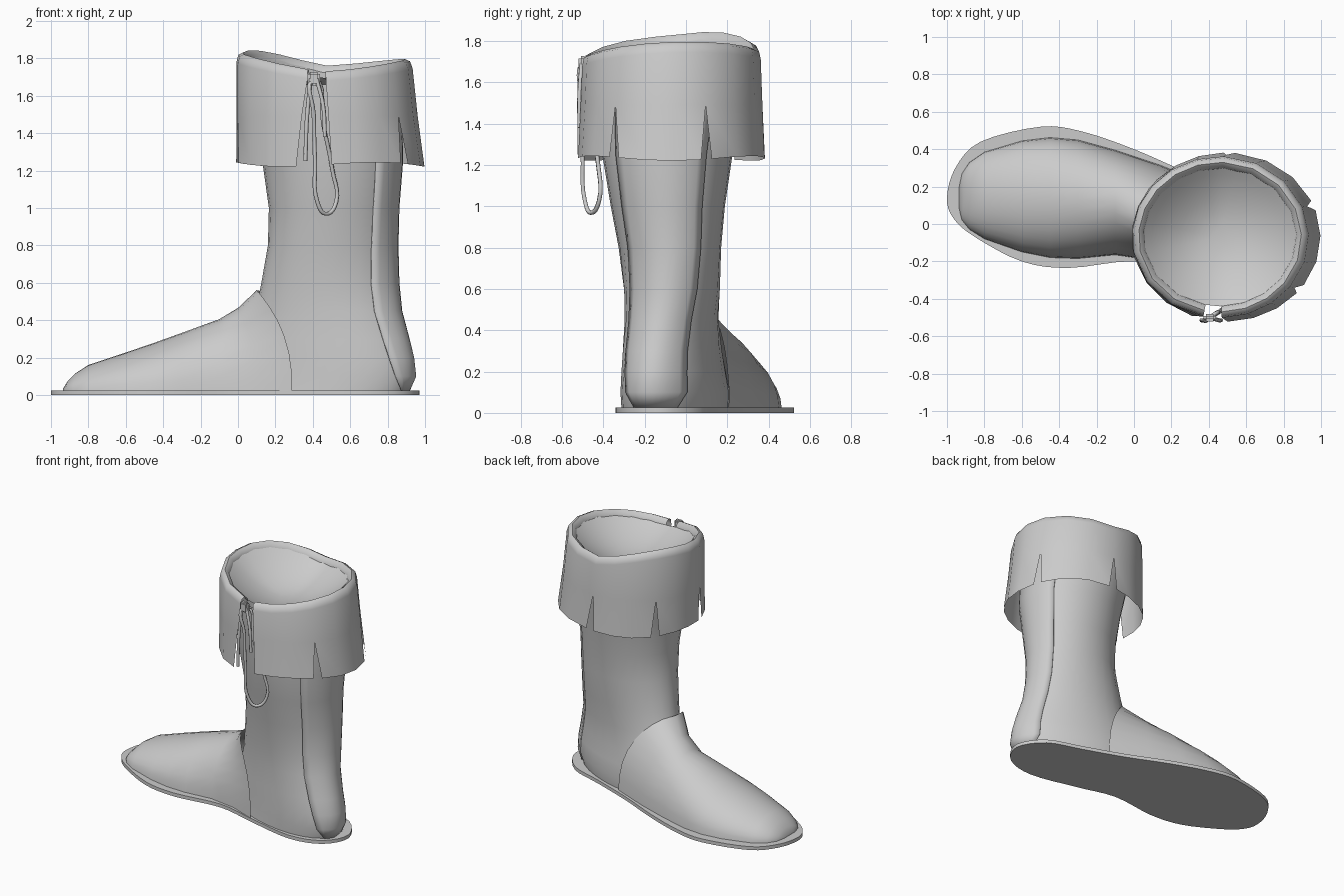
import bpy, bmesh
from math import sin, cos, pi, radians
from mathutils import Vector

if "Cube" in bpy.data.objects:
    bpy.data.objects.remove(bpy.data.objects["Cube"])

GREY = (0.6, 0.6, 0.6, 1)
leather = bpy.data.materials.new("grey leather")
leather.use_nodes = True
leather.diffuse_color = GREY
leather.node_tree.nodes["Principled BSDF"].inputs["Base Color"].default_value = GREY


def finish(name, bm, angle=40):
    """Turn a bmesh into a named, smooth shaded object."""
    bmesh.ops.remove_doubles(bm, verts=bm.verts, dist=0.0005)
    mesh = bpy.data.meshes.new(name)
    bm.to_mesh(mesh)
    bm.free()
    mesh.materials.append(leather)
    obj = bpy.data.objects.new(name, mesh)
    bpy.context.collection.objects.link(obj)
    bpy.ops.object.select_all(action="DESELECT")
    obj.select_set(True)
    bpy.context.view_layer.objects.active = obj
    bpy.ops.object.shade_smooth_by_angle(angle=radians(angle))
    return obj


def add_grid(bm, rows, closed=False):
    """Skin a list of equally long point rows."""
    grid = [[bm.verts.new(p) for p in row] for row in rows]
    n = len(grid[0])
    for a, b in zip(grid, grid[1:]):
        for i in range(n if closed else n - 1):
            j = (i + 1) % n
            bm.faces.new((a[i], a[j], b[j], b[i]))
    return grid


def smooth_loop(points, steps=4):
    """Closed Catmull-Rom curve through the points."""
    out = []
    for i in range(len(points)):
        a, b, c, d = (Vector(points[(i + k) % len(points)]) for k in (-1, 0, 1, 2))
        for s in range(steps):
            t = s / steps
            out.append((b * 2 + (c - a) * t + (a * 2 - b * 5 + c * 4 - d) * t * t
                        + (b * 3 - a - c * 3 + d) * t ** 3) / 2)
    return out


# Sole: flat plate with a rounded foot outline
outline = [(-1, .14), (-.955, .3), (-.82, .44), (-.5, .52), (-.28, .495), (0, .4),
           (.3, .27), (.6, .16), (.85, .07), (.97, -.11), (.88, -.28), (.65, -.34),
           (.3, -.27), (0, -.2), (-.35, -.235), (-.6, -.2), (-.85, -.07), (-.965, .03)]
bm = bmesh.new()
base = bm.faces.new([bm.verts.new((p.x, p.y, 0)) for p in smooth_loop(outline)])
top = bmesh.ops.extrude_face_region(bm, geom=[base])["geom"]
bmesh.ops.translate(bm, vec=(0, 0, .025), verts=[g for g in top if isinstance(g, bmesh.types.BMVert)])
bmesh.ops.recalc_face_normals(bm, faces=bm.faces)
finish("sole", bm, 30)

# Shaft: stacked sheared ellipses (z, x min, x max, y centre, y radius, shear)
SHAFT = [(.02, -.03, .91, -.053, .238, -.22), (.1, -.02, .945, -.053, .242, -.22),
         (.2, .0, .935, -.06, .235, -.2), (.3, .04, .91, -.066, .228, -.18),
         (.45, .095, .87, -.07, .222, -.12), (.6, .125, .855, -.068, .232, -.06),
         (.8, .16, .85, -.078, .248, 0), (1, .165, .855, -.088, .276, 0),
         (1.25, .13, .875, -.09, .315, 0), (1.5, .085, .87, -.075, .345, 0),
         (1.66, .06, .86, -.07, .36, 0)]


def shaft_point(section, t, grow=0.0):
    z, x0, x1, cy, ry, shear = section
    dx = ((x1 - x0) / 2 + grow) * cos(t)
    return ((x0 + x1) / 2 + dx, cy + (ry + grow) * sin(t) + shear * dx, z)


SIDES = 28
TURN = [2 * pi * i / SIDES for i in range(SIDES)]
bm = bmesh.new()
add_grid(bm, [[shaft_point(s, t) for t in TURN] for s in SHAFT], True)
finish("shaft", bm, 60)


# Height of the rim around the opening, lowest at the front tie
def rim_z(t):
    back_rise = .055 * max(sin(t), 0) * max(-cos(t), 0)
    return 1.745 + .065 * abs(cos(t)) ** 1.3 - .015 * cos(t) + .015 * sin(t) + back_rise


# Lining: bowl that starts at the rim and closes the inside of the opening
bm = bmesh.new()
rings = add_grid(bm, [[(.46 + .408 * r * cos(t), -.07 + .37 * r * sin(t),
                        1.6 + (rim_z(t) - 1.635) * r * r) for t in TURN]
                      for r in (1, .9, .75, .55, .35, .15)], True)
bm.faces.new(rings[-1])
bmesh.ops.recalc_face_normals(bm, faces=bm.faces)
finish("lining", bm, 60)

# Heel strip: raised band up the back of the shaft, narrowing at the sole
START = [-24, -39, -44, -47, -51, -53, -53, -52, -51, -50, -50]
bm = bmesh.new()
rows = []
for s, a in zip(SHAFT, START):
    b = min(36, -a + 1)
    rows.append([shaft_point(s, radians(a + (b - a) * i / 10), .008) for i in range(11)])
add_grid(bm, rows)
strip = finish("heel_strip", bm, 50)
solid = strip.modifiers.new("thickness", "SOLIDIFY")
solid.thickness = .012

# Vamp: arched sections (x at ridge, x at sole, height, y min, y max, fullness, skew)
VAMP = [(-.935, -.935, .015, .08, .2, 1, 0), (-.91, -.92, .055, .02, .27, 1, 0),
        (-.87, -.88, .095, -.03, .33, 1, 0), (-.8, -.8, .14, -.08, .385, 1, 0),
        (-.6, -.6, .207, -.15, .445, 1, 0), (-.45, -.45, .258, -.18, .463, 1, 0),
        (-.3, -.3, .312, -.185, .45, 1, 0), (-.1, -.1, .385, -.165, .395, 1, 0),
        (0, .1, .445, -.195, .315, .85, .04), (.1, .29, .54, -.268, .21, .6, .11)]
bm = bmesh.new()
rows = []
for xt, xb, h, y0, y1, fullness, skew in VAMP:
    row = []
    for i in range(17):
        t = pi * i / 16
        side = abs(cos(t)) ** fullness * (1 if t > pi / 2 else -1)
        row.append((xb + (xt - xb) * sin(t) ** 2.5 + skew * max(side, 0),
                    (y0 + y1) / 2 + (y1 - y0) / 2 * side, .02 + h * sin(t)))
    rows.append(row)
grid = add_grid(bm, rows)
bm.faces.new(grid[0])
bmesh.ops.recalc_face_normals(bm, faces=bm.faces)
finish("vamp", bm, 60)


# Cuff: rolled rim that folds down into flaps split by V notches
def cuff_row(angles, cx, rx, ry, height):
    return [(cx + rx * cos(t), -.07 + ry * sin(t), height(t)) for t in map(radians, angles)]


def flap_angles(start, end, open_start, open_end):
    lo, hi = start + open_start, end - open_end
    return [lo + (hi - lo) * i / 3 for i in range(4)]


NOTCHES = [-89, -38, 22, 88, 141, 191, 259]
LAST = len(NOTCHES) - 2
bm = bmesh.new()
for k, (a0, a1) in enumerate(zip(NOTCHES, NOTCHES[1:])):
    full = flap_angles(a0, a1, 0, 0)
    tip = flap_angles(a0, a1, 0, 5 if k == LAST else 0)
    hem = flap_angles(a0, a1, 0 if k == 0 else 3.5, 10 if k == LAST else 3.5)
    add_grid(bm, [
        cuff_row(full, .46, .405, .367, lambda t: rim_z(t) - .045),
        cuff_row(full, .46, .41, .373, lambda t: rim_z(t) - .02),
        cuff_row(full, .46, .435, .4, rim_z),
        cuff_row(full, .46, .46, .424, lambda t: rim_z(t) - .012),
        cuff_row(full, .462, .472, .432, lambda t: rim_z(t) - .05),
        cuff_row(tip, .475, .486, .44, lambda t: 1.49),
        cuff_row(hem, .492, .505, .452, lambda t: 1.232 - .012 * cos(3 * t))])
bmesh.ops.recalc_face_normals(bm, faces=bm.faces)
finish("cuff", bm, 60)


# Lace: thin cords tied at the front opening
def cord(name, points, cyclic=False):
    curve = bpy.data.curves.new(name, "CURVE")
    curve.dimensions = "3D"
    curve.bevel_depth = .011
    curve.bevel_resolution = 1
    curve.resolution_u = 5
    spline = curve.splines.new("BEZIER")
    spline.bezier_points.add(len(points) - 1)
    for bp, p in zip(spline.bezier_points, points):
        bp.co = p
        bp.handle_left_type = bp.handle_right_type = "AUTO"
    spline.use_cyclic_u = cyclic
    curve.materials.append(leather)
    bpy.context.collection.objects.link(bpy.data.objects.new(name, curve))


cord("long_loop", [(.405, -.5, 1.68), (.405, -.505, 1.5), (.412, -.5, 1.25), (.425, -.49, 1.03),
                   (.47, -.46, .968), (.525, -.42, 1.03), (.505, -.425, 1.2), (.455, -.47, 1.45)], True)
cord("short_end_right", [(.39, -.505, 1.69), (.37, -.515, 1.5), (.36, -.515, 1.25)])
cord("short_end_left", [(.42, -.505, 1.69), (.455, -.515, 1.55), (.465, -.515, 1.38)])

# Knot: small rounded block
bm = bmesh.new()
bmesh.ops.create_cube(bm, size=1)
bmesh.ops.scale(bm, vec=(.065, .04, .075), verts=bm.verts)
bmesh.ops.bevel(bm, geom=bm.edges[:], offset=.012, segments=2, affect="EDGES")
bmesh.ops.translate(bm, vec=(.405, -.5, 1.69), verts=bm.verts)
finish("knot", bm, 60)
